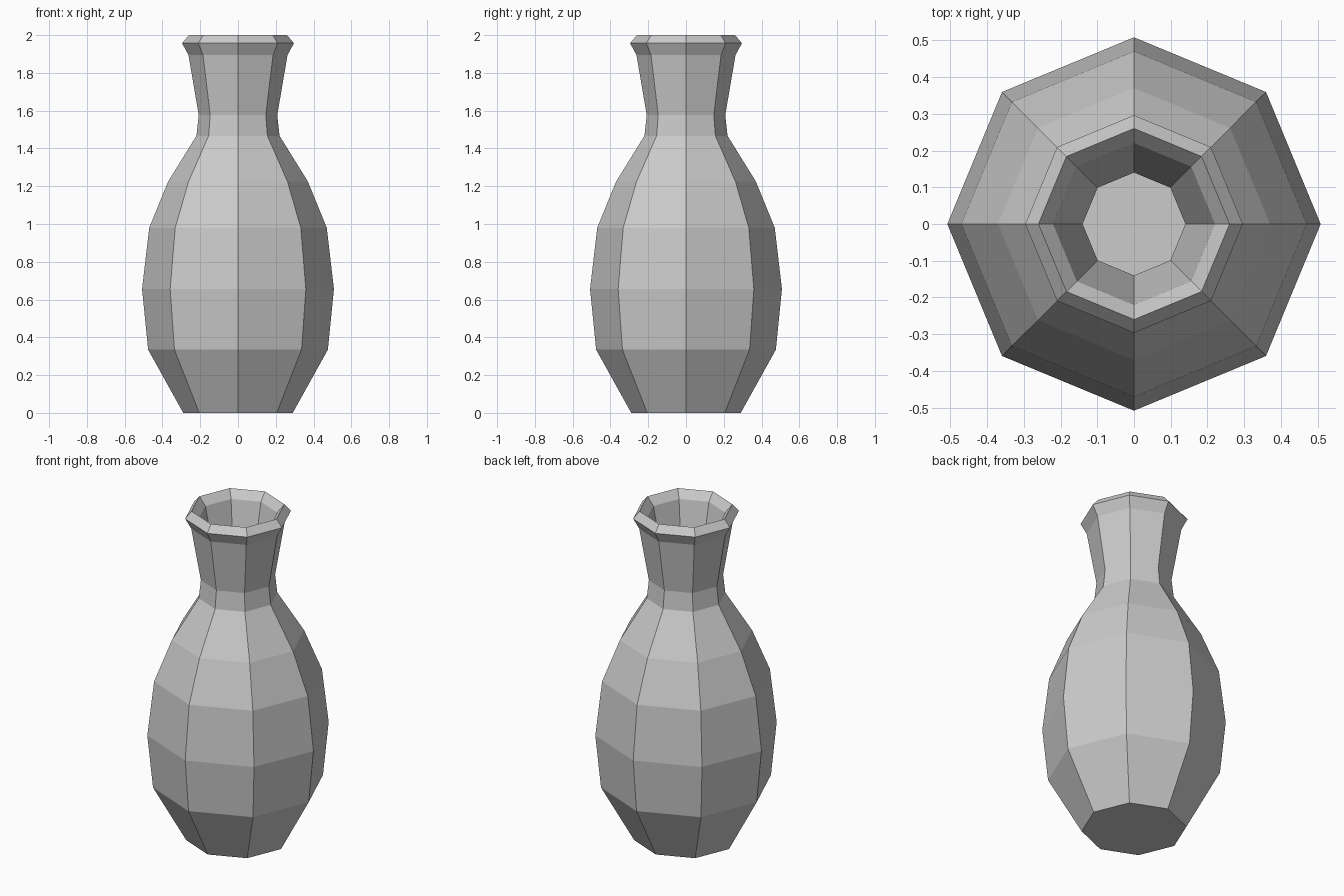
import bpy, bmesh
from math import cos, sin, pi

if "Cube" in bpy.data.objects:
    bpy.data.objects.remove(bpy.data.objects["Cube"])

SIDES = 8

# (radius, height): outer wall upward, over the lip, then down the inner wall
PROFILE = [
    (0.29, 0.0), (0.476, 0.335), (0.508, 0.655), (0.47, 0.98),
    (0.37, 1.225), (0.22, 1.467), (0.208, 1.576), (0.262, 1.894),
    (0.296, 1.957), (0.26, 2.0), (0.22, 1.952),
    (0.14, 1.576), (0.15, 1.45), (0.30, 1.20), (0.40, 0.96),
    (0.44, 0.655), (0.41, 0.35), (0.25, 0.07),
]

# Vase: eight-sided lathe with a closed base and hollow inside
bm = bmesh.new()
rings = [[bm.verts.new((r * cos(2 * pi * i / SIDES), r * sin(2 * pi * i / SIDES), z))
          for i in range(SIDES)] for r, z in PROFILE]
for low, high in zip(rings, rings[1:]):
    for i in range(SIDES):
        j = (i + 1) % SIDES
        bm.faces.new((low[i], low[j], high[j], high[i]))

# Underside and inner floor
bm.faces.new(rings[0][::-1])
bm.faces.new(rings[-1])
bmesh.ops.recalc_face_normals(bm, faces=bm.faces)

mesh = bpy.data.meshes.new("vase")
bm.to_mesh(mesh)
bm.free()
bpy.context.collection.objects.link(bpy.data.objects.new("vase", mesh))
